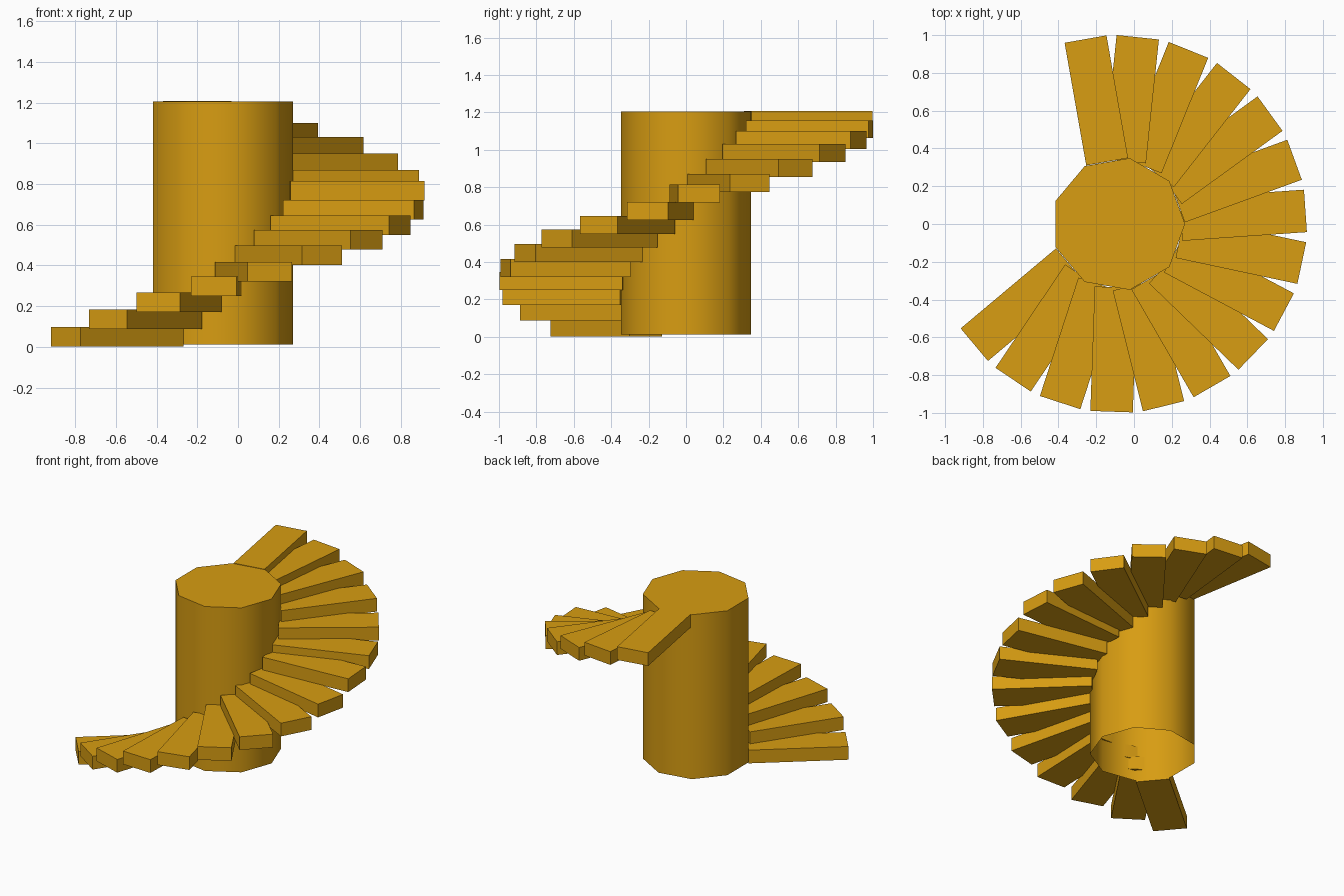
import bpy, bmesh, math
from mathutils import Matrix

if "Cube" in bpy.data.objects:
    bpy.data.objects.remove(bpy.data.objects["Cube"])

CX = -0.084            # column axis
gold = bpy.data.materials.new("golden ochre")
gold.diffuse_color = (0.686, 0.337, 0.006, 1)
gold.use_nodes = True
gold.node_tree.nodes["Principled BSDF"].inputs["Base Color"].default_value = gold.diffuse_color


def add_object(name, bm):
    mesh = bpy.data.meshes.new(name)
    bm.to_mesh(mesh)
    bm.free()
    mesh.materials.append(gold)
    ob = bpy.data.objects.new(name, mesh)
    bpy.context.collection.objects.link(ob)
    return ob


# Nine-sided column, capped on top and open underneath
bm = bmesh.new()
R, Z0, Z1, SIDES = 0.354, 0.012, 1.206, 9
bmesh.ops.create_cone(bm, cap_ends=True, segments=SIDES, radius1=R, radius2=R, depth=Z1 - Z0)
bottom = [f for f in bm.faces if f.normal.z < -0.9]
bmesh.ops.delete(bm, geom=bottom, context='FACES_ONLY')
# turn so that one corner points along +x
first = bm.verts[:][0].co
turn = -math.atan2(first.y, first.x)
bmesh.ops.transform(bm, verts=bm.verts, matrix=Matrix.Translation((CX, 0, (Z0 + Z1) / 2))
                    @ Matrix.Rotation(turn, 4, 'Z'))
column = add_object("column", bm)
bpy.context.view_layer.objects.active = column
column.select_set(True)
bpy.ops.object.shade_smooth_by_angle(angle=math.radians(50))
column.select_set(False)

# Sixteen box treads winding up, 16 degrees apart
INNER, OUTER, WIDTH, THICK = 0.335, 0.994, 0.225, 0.096
tops = [0.097, 0.184, 0.267, 0.346, 0.417, 0.497, 0.575, 0.646,
        0.722, 0.815, 0.87, 0.951, 1.031, 1.1, 1.158, 1.208]
for i, top in enumerate(tops):
    bm = bmesh.new()
    bmesh.ops.create_cube(bm, size=1)
    place = (Matrix.Translation((CX, 0, top - THICK / 2))
             @ Matrix.Rotation(math.radians(-140 + 16 * i), 4, 'Z')
             @ Matrix.Translation(((INNER + OUTER) / 2, 0, 0))
             @ Matrix.Diagonal((OUTER - INNER, WIDTH, THICK, 1)))
    bmesh.ops.transform(bm, verts=bm.verts, matrix=place)
    add_object(f"step_{i + 1}", bm)
